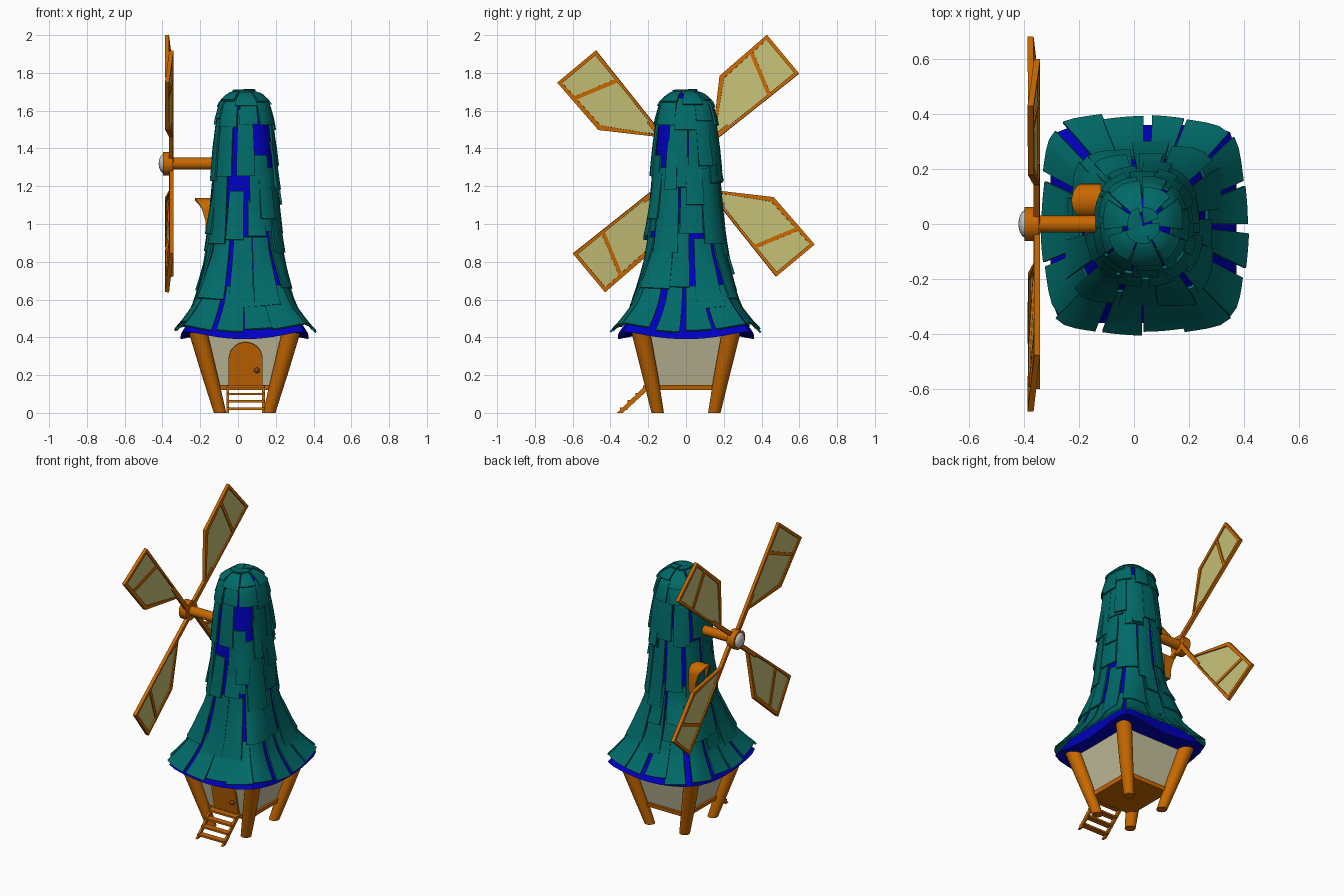
import bpy, bmesh, math, random
from mathutils import Vector

if "Cube" in bpy.data.objects:
    bpy.data.objects.remove(bpy.data.objects["Cube"])

random.seed(11)
CX = 0.035  # tower axis


def material(name, rgb):
    m = bpy.data.materials.new(name)
    m.diffuse_color = (*rgb, 1)
    m.use_nodes = True
    m.node_tree.nodes["Principled BSDF"].inputs["Base Color"].default_value = m.diffuse_color
    return m


WOOD = material("wood", (0.58, 0.14, 0.0))
TEAL = material("shingle_teal", (0.0, 0.145, 0.138))
BLUE = material("roof_blue", (0.0, 0.0, 0.53))
CREAM = material("plaster", (0.56, 0.53, 0.34))
CLOTH = material("sail_cloth", (0.55, 0.52, 0.18))
METAL = material("pale_metal", (0.7, 0.7, 0.7))
DARK = material("dark_knob", (0.2, 0.06, 0.01))


def finish(name, bm, mat, thick=0, offset=0):
    me = bpy.data.meshes.new(name)
    bm.to_mesh(me)
    bm.free()
    me.materials.append(mat)
    ob = bpy.data.objects.new(name, me)
    bpy.context.collection.objects.link(ob)
    if thick:
        mod = ob.modifiers.new("thickness", "SOLIDIFY")
        mod.thickness, mod.offset = thick, offset
    return ob


def add_grid(bm, rows, closed):
    vs = [[bm.verts.new(p) for p in r] for r in rows]
    n = len(vs[0])
    for a, b in zip(vs, vs[1:]):
        for i in range(n if closed else n - 1):
            j = (i + 1) % n
            bm.faces.new((a[i], a[j], b[j], b[i]))
    return vs


def loft(name, rings, mat, caps=True):
    bm = bmesh.new()
    vs = add_grid(bm, rings, True)
    if caps:
        bm.faces.new(vs[0][::-1])
        bm.faces.new(vs[-1])
    bmesh.ops.recalc_face_normals(bm, faces=bm.faces)
    return finish(name, bm, mat)


def plate(name, pts, mat, thick, border=0):
    """Flat polygon with thickness; a border keeps only the outer frame."""
    bm = bmesh.new()
    f = bm.faces.new([bm.verts.new(p) for p in pts])
    bm.normal_update()
    if border:
        bmesh.ops.inset_individual(bm, faces=[f], thickness=border)
        bmesh.ops.delete(bm, geom=[f], context="FACES_ONLY")
    return finish(name, bm, mat, thick)


def circle(c, r, axis="z", n=20):
    out = []
    for i in range(n):
        a = 2 * math.pi * i / n
        p, q = r * math.cos(a), r * math.sin(a)
        out.append((c[0] + p, c[1] + q, c[2]) if axis == "z" else (c[0], c[1] + p, c[2] + q))
    return out


def rect(hx, hy, z):
    return [(CX + sx * hx, sy * hy, z) for sx, sy in ((-1, -1), (1, -1), (1, 1), (-1, 1))]


def ball(name, c, r, mat, sx=1):
    bm = bmesh.new()
    bmesh.ops.create_uvsphere(bm, u_segments=20, v_segments=12, radius=r)
    for v in bm.verts:
        v.co = Vector((v.co.x * sx, v.co.y, v.co.z)) + Vector(c)
    finish(name, bm, mat)


# Tower surface: (half width, height) profile, square at the eaves and round on top
PROF = [(.36, .39), (.315, .465), (.265, .56), (.236, .66), (.206, .8), (.186, .95), (.174, 1.1),
        (.165, 1.25), (.157, 1.4), (.143, 1.55), (.126, 1.63), (.085, 1.675), (.04, 1.692), (.002, 1.695)]


def surface(a, s, off=0, flare=0):
    """Point on the tower at angle a and arc length s up the profile."""
    for (r0, z0), (r1, z1) in zip(PROF, PROF[1:]):
        d = math.hypot(r1 - r0, z1 - z0)
        if s <= d or r1 == PROF[-1][0]:
            break
        s -= d
    t = min(s / d, 1)
    nr, nz = (z1 - z0) / d, (r0 - r1) / d
    r, z = r0 + (r1 - r0) * t, z0 + (z1 - z0) * t
    f = max(0, min(1, (0.85 - z) / 0.45))
    p = 2.6 + 6.5 * f
    k = (abs(math.cos(a)) ** p + abs(math.sin(a)) ** p) ** (-1 / p)
    r = r * k + off * nr + flare * abs(math.cos(2 * a))  # flare lifts the middle of each side
    return (CX + 0.94 * r * math.cos(a), r * math.sin(a), z + off * nz + 0.13 * f * f * (k - 1))


LEN = sum(math.hypot(b[0] - a[0], b[1] - a[1]) for a, b in zip(PROF, PROF[1:]))
angles = [2 * math.pi * i / 48 for i in range(48)]
rings = [[surface(a, LEN * i / 40) for a in angles] for i in range(41)]
under = [(CX + (x - CX) * .65, y * .65, .415) for x, y, z in rings[0]]
loft("roof_body", [under] + rings, BLUE)

# Shingles: curved irregular tiles in overlapping rows
bm = bmesh.new()


def shingle(a0, a1, s0, s1, lift, flare=0):
    skew = random.uniform(-.03, .03)
    rows = []
    for j in range(7):
        v = j / 6
        off = lift * (1 - v) + 0.003
        rows.append([surface(a0 + (a1 - a0) * i / 4 + skew * v, s0 + (s1 - s0) * v, off,
                             flare * (1 - v) ** 2) for i in range(5)])
    add_grid(bm, rows, False)


ROWS = [(.02, .30, 16, .016), (.23, .60, 12, .014), (.52, .96, 10, .011), (.88, 1.24, 10, .01),
        (1.17, 1.33, 9, .010), (1.28, 1.40, 7, .010), (1.37, 1.43, 4, .008)]
for k, (s0, s1, n, lift) in enumerate(ROWS):
    step = 2 * math.pi / n
    jit = .03 if k == 0 else min(.09, (s1 - s0) * .2)
    for i in range(n):
        if k in (1, 2, 3) and random.random() < .1:
            continue
        a = step * (i + .37 * k)
        w = step * random.uniform(.76, 1.02)
        d = random.uniform(-jit, jit) if k else random.uniform(-.01, .03)
        shingle(a, a + w, s0 + d, min(s1 + d * .6, LEN - .005), lift + random.uniform(0, .006),
                0 if k else .03)
# A few small patch shingles on top of the rows
for i in range(12):
    a, s = i * 2.4, random.uniform(.08, 1.0)
    shingle(a, a + random.uniform(.3, .5), s, s + random.uniform(.16, .28), .024)
finish("roof_shingles", bm, TEAL, .011, 1)

# House under the roof
loft("floor", [rect(.162, .178, .12), rect(.168, .183, .147)], WOOD)
loft("walls", [rect(.15, .165, .13), rect(.232, .228, .43)], CREAM)
for sx in (-1, 1):
    for sy in (-1, 1):
        ends = [(0, .13, .15, .033), (.2, .185, .19, .042), (.44, .25, .242, .05)]
        loft("leg", [circle((CX + sx * x, sy * y, z), r) for z, x, y, r in ends], WOOD)


# Door on the sloping front wall
def front(x, z, out):
    return (x, -.165 - .063 * (z - .13) / .3 - out, z)


arch = [(-.05, .14), (.13, .14)] + [(.04 + .09 * math.cos(math.pi * i / 14),
                                     .285 + .09 * math.sin(math.pi * i / 14)) for i in range(15)]
plate("door", [front(x, z, .004) for x, z in arch], WOOD, .018)
ball("door_knob", front(.1, .225, .02), .015, DARK)

# Steps
for x in (-.055, .135):
    plate("stair_rail", [(x, -.365, 0), (x, -.335, 0), (x, -.175, .145), (x, -.215, .145)], WOOD, .014)
for i in range(4):
    z, y = .022 + .039 * i, -.33 + .041 * i
    plate("stair_tread", [(-.06, y - .02, z), (.14, y - .02, z), (.14, y + .02, z), (-.06, y + .02, z)], WOOD, .012)

# Axle and hub
HZ = 1.32
loft("axle", [circle((x, 0, HZ), .031, "x") for x in (-.36, -.05)], WOOD)
loft("hub", [circle((x, 0, HZ), .062, "x") for x in (-.398, -.345)], WOOD)
ball("hub_cap", (-.393, 0, HZ), .05, METAL, .54)

# Four sails, slightly pitched
for k in range(4):
    ang = math.radians(38.5 + 90 * k)
    c, s = math.cos(ang), math.sin(ang)

    def sail(pts):
        return [(-.352 - .09 * v, u * c - v * s, HZ + u * s + v * c) for u, v in pts]

    outline = [(.175, 0), (.766, 0), (.76, .266), (.428, .252)]
    plate("sail_frame", sail(outline), WOOD, .022, .027)
    plate("sail_cloth", sail([(.21, .015), (.75, .015), (.745, .25), (.435, .238)]), CLOTH, .006)
    plate("sail_arm", sail([(0, 0), (.3, 0), (.3, .027), (0, .027)]), WOOD, .022)
    plate("sail_bar", sail([(.56, .01), (.582, .01), (.65, .25), (.628, .25)]), WOOD, .018)

# Hooded window on the sail side
path = [(.053, .95), (.055, 1.02)] + [(.055 * math.cos(math.pi * i / 12), 1.08 + .05 * math.sin(math.pi * i / 12))
                                      for i in range(13)] + [(-.055, 1.02), (-.053, .95)]
bm = bmesh.new()
add_grid(bm, [[(-.12, .085 + y, z) for y, z in path],
              [(-.17 - .057 * ((z - .95) / .18) ** 3, .085 + y, z) for y, z in path]], False)
finish("window_hood", bm, WOOD, .014)
plate("window_pane", [(-.162, .085 + y, z) for y, z in path], TEAL, .01)

# Apply thickness, then smooth the curved faces
bpy.ops.object.select_all(action="SELECT")
bpy.context.view_layer.objects.active = bpy.context.selected_objects[0]
bpy.ops.object.convert(target="MESH")
bpy.ops.object.select_all(action="SELECT")
bpy.ops.object.shade_smooth_by_angle(angle=math.radians(35))
